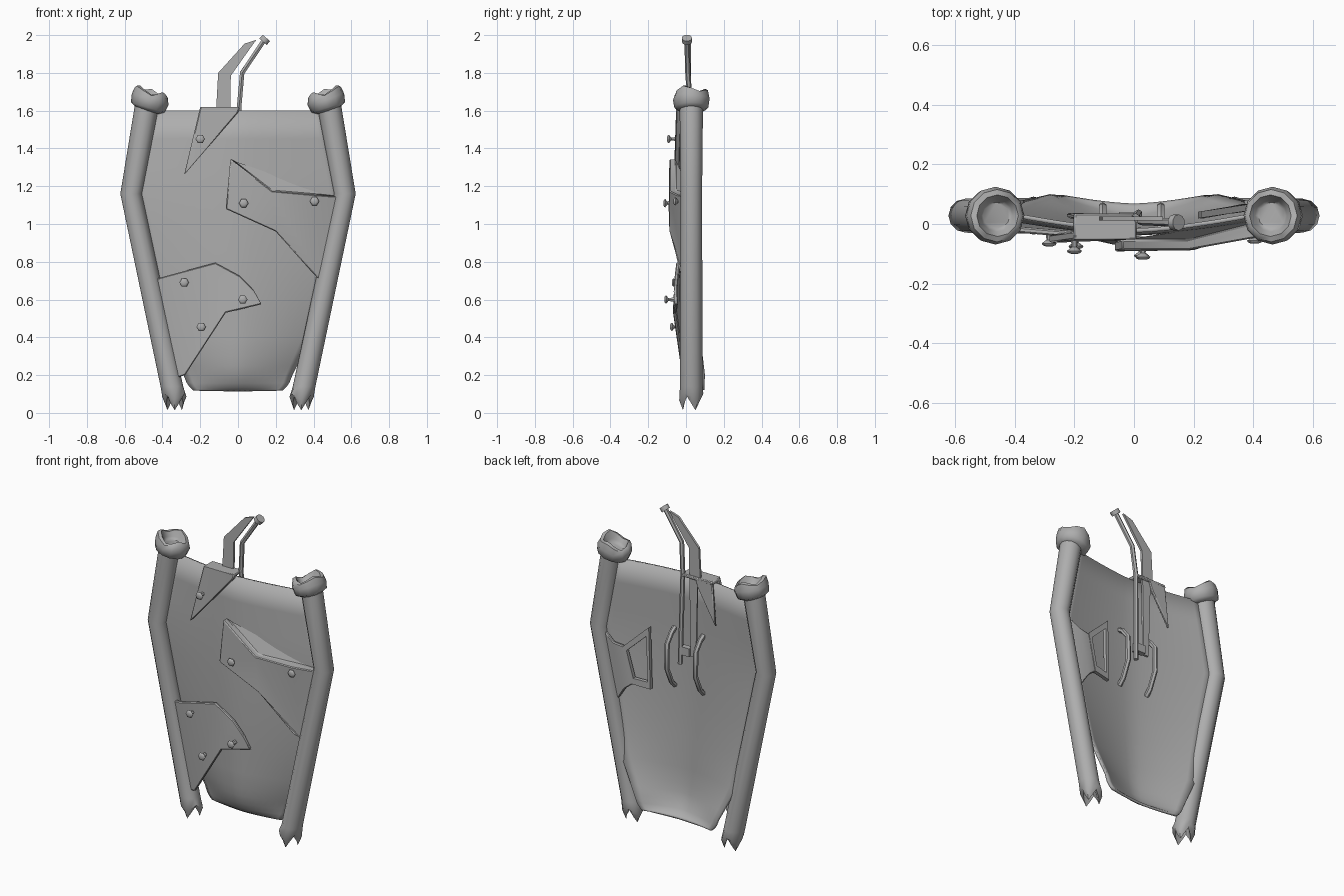
import bpy, bmesh, math
from mathutils import Vector

cube = bpy.data.objects.get("Cube")
if cube:
    bpy.data.objects.remove(cube)

GREY = (0.42, 0.42, 0.42, 1)
metal = bpy.data.materials.new("worn grey")
metal.use_nodes = True
metal.diffuse_color = GREY
metal.node_tree.nodes["Principled BSDF"].inputs["Base Color"].default_value = GREY


def finish(name, bm, angle=40, bevel=0):
    bmesh.ops.recalc_face_normals(bm, faces=bm.faces)
    mesh = bpy.data.meshes.new(name)
    bm.to_mesh(mesh)
    bm.free()
    mesh.materials.append(metal)
    obj = bpy.data.objects.new(name, mesh)
    bpy.context.collection.objects.link(obj)
    bpy.ops.object.select_all(action='DESELECT')
    obj.select_set(True)
    bpy.context.view_layer.objects.active = obj
    bpy.ops.object.shade_smooth_by_angle(angle=math.radians(angle))
    if bevel:
        mod = obj.modifiers.new("soft edge", 'BEVEL')
        mod.width = bevel
        mod.segments = 1
        mod.limit_method = 'ANGLE'
        mod.angle_limit = math.radians(50)
    return obj


def skin(bm, loops, closed=True):
    """Bridge successive rings of vertices with quads."""
    for a, b in zip(loops, loops[1:]):
        n = len(a)
        for i in range(n if closed else n - 1):
            j = (i + 1) % n
            bm.faces.new((a[i], a[j], b[j], b[i]))


def plate(name, points, depth, bevel=0.005):
    """Thin plate: outline points (x, y, z), thickened along +y."""
    bm = bmesh.new()
    front = [bm.verts.new(p) for p in points]
    back = [bm.verts.new((x, y + depth, z)) for x, y, z in points]
    skin(bm, [front, back])
    caps = [bm.faces.new(front), bm.faces.new(back[::-1])]
    bmesh.ops.triangulate(bm, faces=caps)
    return finish(name, bm, 40, bevel)


def tube(name, path, radius, sides=8):
    """Tube swept along a path lying mostly in one plane."""
    bm = bmesh.new()
    pts = [Vector(p) for p in path]
    loops = []
    for i, p in enumerate(pts):
        d = (pts[min(i + 1, len(pts) - 1)] - pts[max(i - 1, 0)]).normalized()
        u = d.cross(Vector((0, 1, 0))).normalized()
        v = d.cross(u)
        turns = [math.tau * (k + .5) / sides for k in range(sides)]
        loops.append([bm.verts.new(p + radius * (u * math.cos(t) + v * math.sin(t))) for t in turns])
    skin(bm, loops)
    bm.faces.new(loops[0][::-1])
    bm.faces.new(loops[-1])
    return finish(name, bm, 50)


def rings(name, sections, sides=12, yc=0.028):
    """Stack of near-level rings: (x, z, radius, tilt, ragged)."""
    bm = bmesh.new()
    loops = []
    for x, z, r, tilt, ragged in sections:
        loop = []
        for k in range(sides):
            t = math.tau * k / sides
            rise = tilt * r * math.cos(t) - ragged * math.sin(3 * t)
            loop.append(bm.verts.new((x + r * math.cos(t), yc + r * math.sin(t), z + rise)))
        loops.append(loop)
    skin(bm, loops)
    bm.faces.new(loops[0][::-1])
    bm.faces.new(loops[-1])
    return finish(name, bm, 55)


def interp(table, z):
    for (z0, a), (z1, b) in zip(table, table[1:]):
        if z <= z1:
            return a + (b - a) * max(0, (z - z0) / (z1 - z0))
    return table[-1][1]


# Curved main panel, lip rolled back at the foot
HALF = [(.12, .235), (.15, .265), (.2, .285), (.4, .385), (1.16, .555), (1.6, .46)]
MIDDLE = [(.12, .065), (.14, .035), (.2, 0), (.3, -.018), (.8, -.032), (1.2, -.032), (1.6, -.022)]
EDGE = [(.12, .09), (.2, .094), (.36, .075), (.7, .045), (1.6, .042)]


def panel_y(x, z):
    u = min(1, abs(x) / interp(HALF, z))
    return interp(MIDDLE, z) + (interp(EDGE, z) - interp(MIDDLE, z)) * u ** 1.5


bm = bmesh.new()
rows = []
for z in (.12, .127, .14, .16, .2, .25, .3, .4, .6, .8, 1, 1.16, 1.3, 1.45, 1.6):
    xs = [interp(HALF, z) * (k / 8 - 1) for k in range(17)]
    rows.append([bm.verts.new((x, panel_y(x, z), z)) for x in xs])
skin(bm, rows, closed=False)
panel = finish("main_panel", bm, 50)
thick = panel.modifiers.new("thickness", 'SOLIDIFY')
thick.thickness = 0.014
thick.offset = 0

# Bent side poles with broken feet, and ragged cups on top
for side, label in ((-1, "right"), (1, "left")):
    rings(label + "_pole", [
        (side * .345, .13, .02, 0, 0),
        (side * .335, .05, .044, 0, .036),
        (side * .337, .085, .064, 0, .018),
        (side * .35, .14, .06, 0, 0),
        (side * .566, 1.16, .057, 0, 0),
        (side * .482, 1.63, .062, side * .2, 0)])
    lean = side * .3
    rings(label + "_pole_cup", [
        (side * .48, 1.6, .06, lean, 0),
        (side * .477, 1.617, .09, lean, 0),
        (side * .465, 1.66, .097, lean, .004),
        (side * .46, 1.695, .088, lean, .014),
        (side * .458, 1.7, .07, lean, .016),
        (side * .46, 1.668, .054, lean, .004),
        (side * .462, 1.655, .045, lean, 0)])

# Patch plates riveted on the front, tucked under the poles
plate("upper_left_patch", [
    (-.04, -.088, 1.345), (.18, -.088, 1.175), (.4, -.048, 1.155), (.535, 0, 1.145),
    (.44, 0, .7), (.4, -.034, .735), (.2, -.088, .96), (-.065, -.092, 1.08)], .035)
plate("lower_right_patch", [
    (-.45, .005, .705), (-.38, -.03, .725), (-.12, -.052, .795), (.01, -.06, .725),
    (.08, -.066, .655), (.125, -.062, .575), (-.065, -.07, .53), (-.28, -.022, .2),
    (-.34, .005, .18)], .02)

# Folded patch hooked over the top edge
plate("top_patch_front", [
    (-.2, -.052, 1.62), (.01, -.052, 1.62), (0, -.052, 1.59), (-.285, -.064, 1.26)], .028)
plate("top_patch_fold", [
    (-.2, -.05, 1.62), (.01, -.05, 1.62), (.005, -.05, 1.6), (-.205, -.05, 1.6)], .085)
plate("top_patch_back", [
    (-.2, .016, 1.62), (-.08, .016, 1.62), (-.1, .016, 1.56), (-.225, .02, 1.35)], .018)

# Studs with flared, domed heads
for x, tip, z in ((-.2, -.1, 1.45), (.03, -.12, 1.11), (.405, -.066, 1.12),
                  (-.285, -.075, .69), (.025, -.115, .6), (-.195, -.084, .455)):
    bm = bmesh.new()
    loops = []
    for r, y in ((.013, .055), (.009, .022), (.025, .01), (.022, .004), (.012, 0)):
        loops.append([bm.verts.new((x + r * math.cos(k * math.tau / 6), tip + y,
                                    z + r * math.sin(k * math.tau / 6))) for k in range(6)])
    skin(bm, loops)
    bm.faces.new(loops[0])
    bm.faces.new(loops[-1])
    finish("stud", bm, 50)

# Flat blade and cranked rod slotted behind the panel
plate("handle_blade_shank", [
    (-.085, .012, 1.12), (-.05, .012, 1.12), (-.042, .012, 1.62), (-.038, .012, 1.785),
    (-.105, .012, 1.8), (-.115, .012, 1.62), (-.09, .012, 1.55)], .014, 0)
plate("handle_blade_tip", [
    (-.038, .012, 1.785), (.075, .012, 1.945), (.097, .012, 1.975), (.035, .012, 1.955),
    (-.105, .012, 1.8)], .014, 0)
tube("handle_rod", [(.015, .035, 1.06), (.006, .022, 1.62), (.022, .01, 1.8),
                    (.14, .005, 1.975)], .014, 6)
tube("handle_knob", [(.133, .005, 1.965), (.15, .005, 1.985)], .027, 10)
plate("handle_clip", [(-.05, .005, 1.12), (.02, .005, 1.12), (.02, .005, 1.17),
                      (-.05, .005, 1.17)], .035, 0)

# Two bowed grips on the back
for x in (-.105, .09):
    tube("back_grip", [(x, -.02, 1.245), (x, .012, 1.225), (x, .055, 1.17), (x, .058, 1.02),
                       (x, .012, .92), (x, -.02, .89)], .015, 6)

# Back clamp: recessed frame and a neck joined to the pole
bm = bmesh.new()
outline = [(.225, 1.23), (.215, .85), (.33, .86), (.385, 1.08)]
cx = sum(p[0] for p in outline) / 4
cz = sum(p[1] for p in outline) / 4


def frame_ring(y, scale):
    return [bm.verts.new((cx + (x - cx) * scale, y + .15 * (x - cx), cz + (z - cz) * scale))
            for x, z in outline]


loops = [frame_ring(.03, 1), frame_ring(.052, 1), frame_ring(.052, .74), frame_ring(.03, .74)]
skin(bm, loops + loops[:1])
finish("clamp_frame", bm, 30)
plate("clamp_neck", [(.55, .03, 1.16), (.45, .048, 1.09), (.375, .042, 1.08), (.325, .034, .86),
                     (.375, .044, .82), (.45, .03, .71)], .02)
